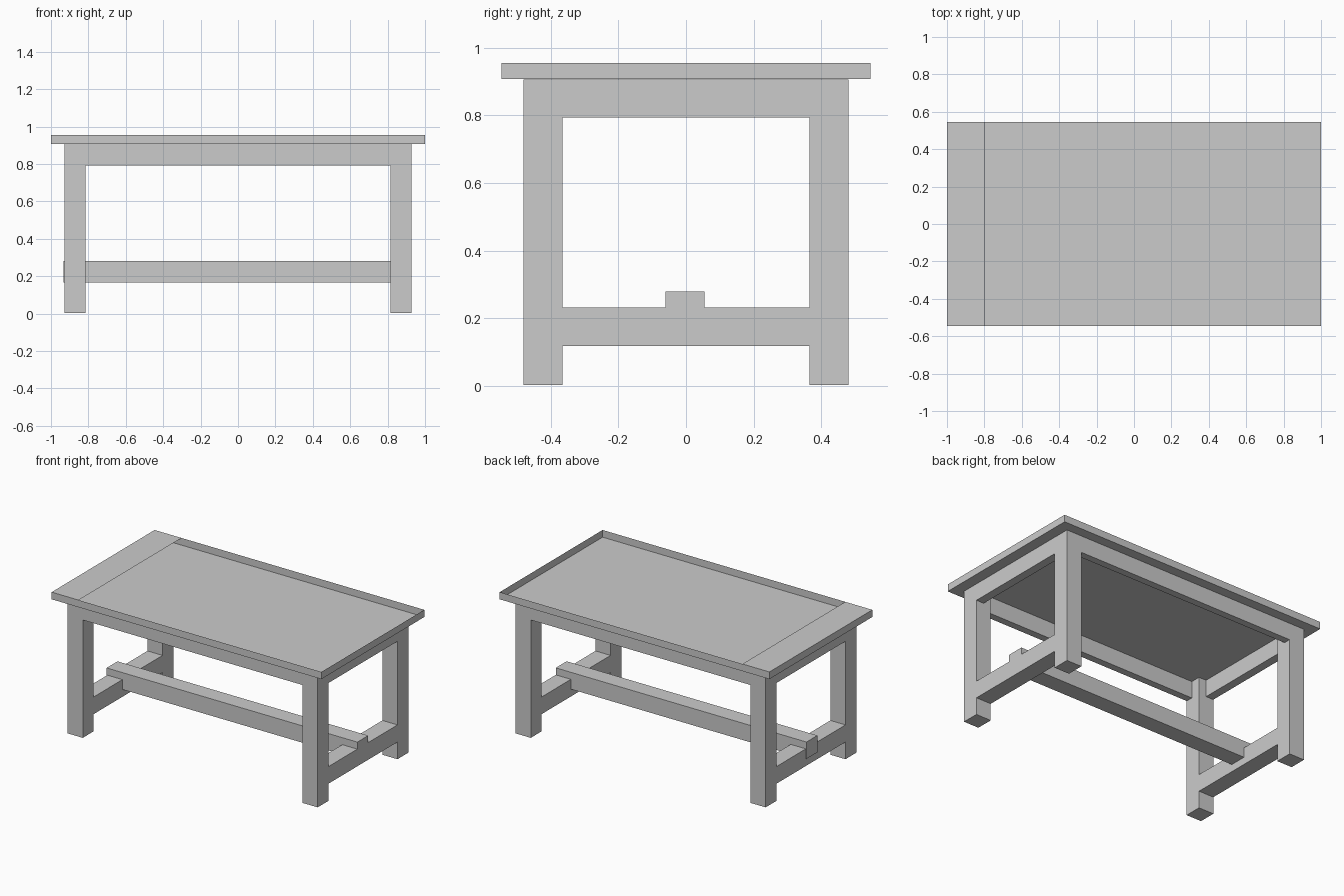
import bpy, bmesh
from mathutils import Vector

if "Cube" in bpy.data.objects:
    bpy.data.objects.remove(bpy.data.objects["Cube"])


def box(name, x, y, z, open_top_from=None):
    """Axis-aligned box from (min, max) ranges; its top can be left open beyond an x."""
    bm = bmesh.new()
    bmesh.ops.create_cube(bm, size=1)
    for v in bm.verts:
        v.co = Vector([r[0] + (c + 0.5) * (r[1] - r[0]) for c, r in zip(v.co, (x, y, z))])
    if open_top_from is not None:
        bmesh.ops.bisect_plane(bm, geom=bm.verts[:] + bm.edges[:] + bm.faces[:],
                               plane_co=(open_top_from, 0, 0), plane_no=(1, 0, 0))
        bm.normal_update()
        bmesh.ops.delete(bm, context='FACES', geom=[
            f for f in bm.faces
            if f.normal.z > 0.5 and f.calc_center_median().x > open_top_from])
    mesh = bpy.data.meshes.new(name)
    bm.to_mesh(mesh)
    bm.free()
    obj = bpy.data.objects.new(name, mesh)
    bpy.context.collection.objects.link(obj)
    return obj


def span(sign, a, b):
    return tuple(sorted((sign * a, sign * b)))


LEG_X = (0.815, 0.927)   # inner and outer leg faces
LEG_Y = (0.365, 0.48)
TOP_Z = 0.907            # floor of the tray-like table top

# Table top: open tray with thin rim walls, covered only by a strip at the left end
box("table_top", (-1, 1), (-0.545, 0.545), (TOP_Z, 0.955), open_top_from=-0.8)

# Four square legs
for sx, side in ((-1, "left"), (1, "right")):
    for sy, end in ((-1, "front"), (1, "back")):
        box(f"{end}_{side}_leg", span(sx, *LEG_X), span(sy, *LEG_Y), (0.003, TOP_Z - 0.001))

# Long aprons, flush with the outside of the legs
for sy, end in ((-1, "front"), (1, "back")):
    box(f"{end}_apron", (-LEG_X[0], LEG_X[0]), span(sy, 0.432, LEG_Y[1]), (0.793, TOP_Z - 0.001))

# End aprons and low end stretchers
inner = (-LEG_Y[0], LEG_Y[0])
for sx, side in ((-1, "left"), (1, "right")):
    box(f"{side}_apron", span(sx, 0.87, LEG_X[1]), inner, (0.793, TOP_Z - 0.001))
    box(f"{side}_stretcher", span(sx, *LEG_X), inner, (0.118, 0.233))

# Centre beam notched over the end stretchers
box("centre_beam", (-0.932, 0.927), (-0.06, 0.055), (0.167, 0.28))
